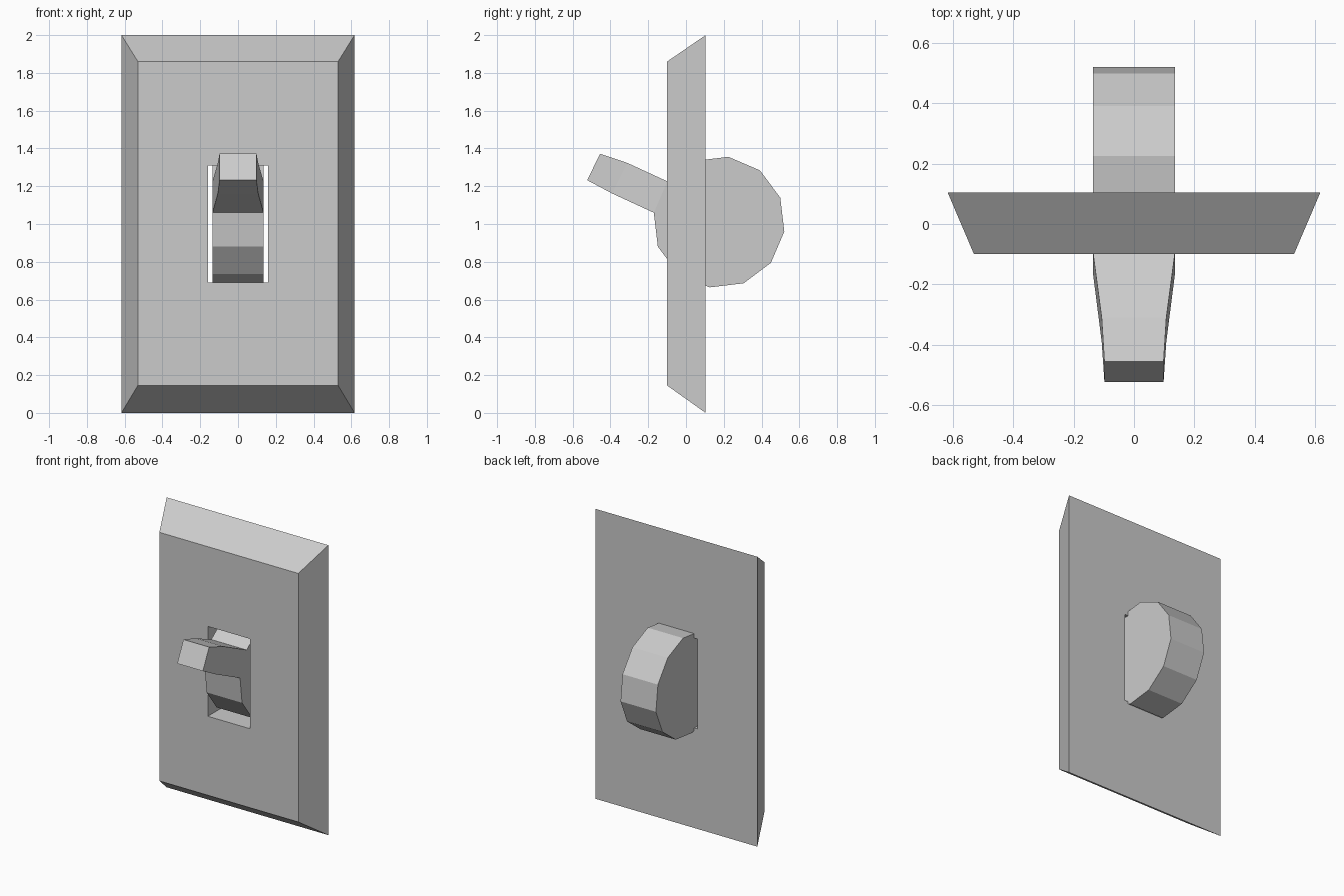
import bpy, bmesh
from math import sin, cos, radians
from mathutils import Vector

if "Cube" in bpy.data.objects:
    bpy.data.objects.remove(bpy.data.objects["Cube"])


def finish(bm, name):
    bmesh.ops.recalc_face_normals(bm, faces=bm.faces)
    mesh = bpy.data.meshes.new(name)
    bm.to_mesh(mesh)
    bm.free()
    obj = bpy.data.objects.new(name, mesh)
    bpy.context.collection.objects.link(obj)
    return obj


# Wall plate: bevelled frame around a rectangular slot, as rings (half width, y, z low, z high)
rings = [(0.617, 0.104, 0.0, 2.0), (0.53, -0.10, 0.145, 1.86),
         (0.16, -0.10, 0.69, 1.31), (0.16, 0.104, 0.69, 1.31)]
bm = bmesh.new()
loops = [[bm.verts.new(p) for p in ((-w, y, lo), (w, y, lo), (w, y, hi), (-w, y, hi))]
         for w, y, lo, hi in rings]
for r in range(4):
    a, b = loops[r], loops[(r + 1) % 4]
    for i in range(4):
        j = (i + 1) % 4
        bm.faces.new((a[i], a[j], b[j], b[i]))
finish(bm, "wall_plate")

# Switch barrel: 12-sided drum lying along x
bm = bmesh.new()
cy, cz, radius, half, phase = 0.175, 1.01, 0.349, 0.135, -8.2
profile = []
for i in range(12):
    t = radians(phase + 30 * i)
    profile.append(bm.verts.new((-half, cy + radius * cos(t), cz + radius * sin(t))))
cap = bm.faces.new(profile)
ext = bmesh.ops.extrude_face_region(bm, geom=[cap], use_keep_orig=True)
moved = [g for g in ext["geom"] if isinstance(g, bmesh.types.BMVert)]
bmesh.ops.translate(bm, verts=moved, vec=(2 * half, 0, 0))
bmesh.ops.recalc_face_normals(bm, faces=bm.faces)

# Toggle lever: one drum facet extruded twice, tapering (half width, top yz, bottom yz)
t = radians(phase + 165)
out = Vector((0, cos(t), sin(t)))
bm.normal_update()
face = max(bm.faces, key=lambda f: f.normal.dot(out))
for w, top, bottom in [(0.107, (-0.31, 1.323), (-0.39, 1.161)),
                       (0.098, (-0.455, 1.372), (-0.523, 1.232))]:
    face = bmesh.ops.extrude_discrete_faces(bm, faces=[face])["faces"][0]
    mid = face.calc_center_median()
    for v in face.verts:
        y, z = top if v.co.z > mid.z else bottom
        v.co = (w if v.co.x > 0 else -w, y, z)
finish(bm, "toggle_switch")
